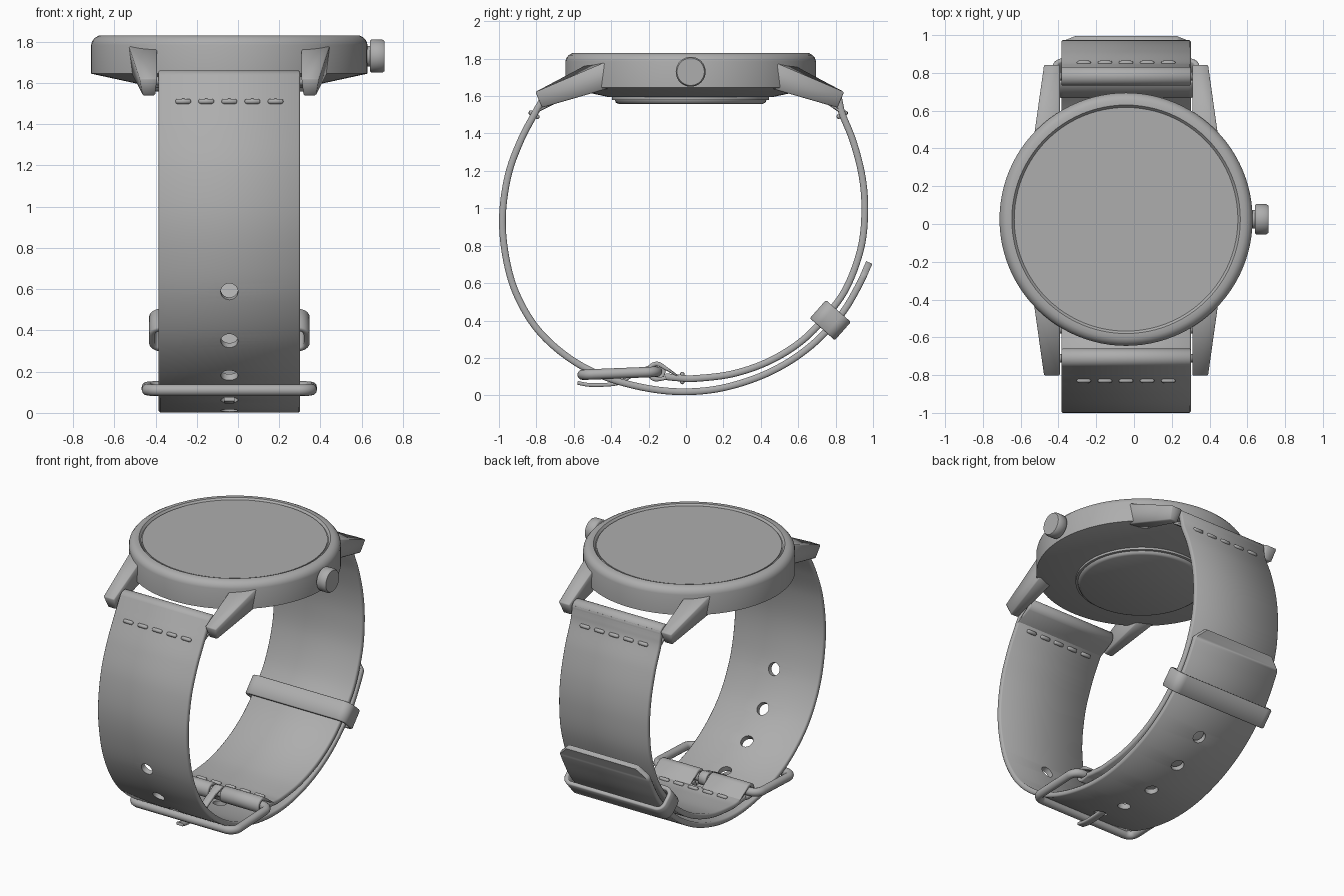
import bpy, bmesh
from math import sin, cos, pi, atan2
from mathutils import Vector as V, Matrix

if "Cube" in bpy.data.objects:
    bpy.data.objects.remove(bpy.data.objects["Cube"])

CX, CY = -0.042, 0.025          # centre of the watch head
HW, T = 0.343, 0.036            # strap half width and thickness

grey = bpy.data.materials.new("dark_grey")
grey.diffuse_color = (.42, .42, .42, 1)
grey.use_nodes = True
grey.node_tree.nodes["Principled BSDF"].inputs["Base Color"].default_value = grey.diffuse_color


def add(name, bm):
    bmesh.ops.recalc_face_normals(bm, faces=bm.faces)
    me = bpy.data.meshes.new(name)
    bm.to_mesh(me)
    bm.free()
    me.materials.append(grey)
    ob = bpy.data.objects.new(name, me)
    bpy.context.collection.objects.link(ob)
    return ob


def spline(pts, n=9):
    """Catmull-Rom curve through 2D points"""
    p = [V(q) for q in pts]
    p = [2 * p[0] - p[1]] + p + [2 * p[-1] - p[-2]]
    out = []
    for a, b, c, d in zip(p, p[1:], p[2:], p[3:]):
        for i in range(n):
            t = i / n
            out.append(0.5 * (2 * b + (c - a) * t + (2 * a - 5 * b + 4 * c - d) * t * t
                              + (3 * b - a - 3 * c + d) * t ** 3))
    return out + [p[-2]]


def normal(p, i, closed=False):
    n = len(p)
    a, b = (p[i - 1], p[(i + 1) % n]) if closed else (p[max(i - 1, 0)], p[min(i + 1, n - 1)])
    d = (b - a).normalized()
    return V((-d.y, d.x))


def ribbon(name, p, x0, x1, t, closed=False, mat=Matrix(), taper=0.0):
    """Soft-edged band of thickness t following a 2D path, spanning x0..x1 sideways"""
    bm = bmesh.new()
    rows = []
    e, h = t * .22, t / 2
    for i, c in enumerate(p):
        n = normal(p, i, closed)
        k = max(0, taper - (p[-1] - c).length) if taper else 0
        a, b = x0 + k, x1 - k
        sec = ((a + e, -h), (b - e, -h), (b, e - h), (b, h - e), (b - e, h), (a + e, h), (a, h - e), (a, e - h))
        rows.append([bm.verts.new(mat @ V((x, *(c + n * o)))) for x, o in sec])
    for a, b in zip(rows, rows[1:] + (rows[:1] if closed else [])):
        for j in range(8):
            bm.faces.new((a[j], a[j - 1], b[j - 1], b[j]))
    if not closed:
        bm.faces.new(rows[0])
        bm.faces.new(rows[-1])
    return add(name, bm)


def lathe(name, prof, mat, n=96):
    bm = bmesh.new()
    rings = [[bm.verts.new(mat @ V((r * cos(2 * pi * i / n), r * sin(2 * pi * i / n), z)))
              for i in range(n)] for r, z in prof]
    for a, b in zip(rings, rings[1:]):
        for i in range(n):
            bm.faces.new((a[i - 1], a[i], b[i], b[i - 1]))
    bm.faces.new(rings[0])
    bm.faces.new(rings[-1])
    return add(name, bm)


def teardrop(c, r, tip):
    c, tip = V(c), V(tip)
    a = atan2(tip.y - c.y, tip.x - c.x)
    p = [c + r * V((cos(a + pi * (.4 + 1.2 * i / 28)), sin(a + pi * (.4 + 1.2 * i / 28)))) for i in range(29)]
    return p + [tip]


def rrect(hx, hy, r, n=8):
    out = []
    for k, (sx, sy) in enumerate(((1, 1), (-1, 1), (-1, -1), (1, -1))):
        for i in range(n + 1):
            a = (k + i / n) * pi / 2
            out.append(V((sx * (hx - r) + r * cos(a), sy * (hy - r) + r * sin(a))))
    return out


def cut(ob, cutter):
    m = ob.modifiers.new("cut", 'BOOLEAN')
    m.object, m.solver = cutter, 'EXACT'
    dg = bpy.context.evaluated_depsgraph_get()
    ob.data = bpy.data.meshes.new_from_object(ob.evaluated_get(dg))
    ob.modifiers.clear()
    bpy.data.objects.remove(cutter)


def x_rod(name, x0, x1, y, z, r):
    lathe(name, [(r, x0), (r, x1)], Matrix.Translation((0, y, z)) @ Matrix.Rotation(pi / 2, 4, 'Y'), 24)


def stitches(name, c, n):
    bm = bmesh.new()
    for s in (1, -1):
        for i in range(5):
            q = V(c) + V(n).normalized() * s * (T / 2 + .002)
            new = bmesh.ops.create_uvsphere(bm, u_segments=12, v_segments=8, radius=.013)['verts']
            for v in new:   # stretch the ball into a capsule
                v.co.x += .025 * ((v.co.x > .001) - (v.co.x < -.001))
            bmesh.ops.translate(bm, verts=new, vec=(CX + (i - 2) * .112, q.x, q.y))
    add(name, bm)


# case, glass and back plate
here = Matrix.Translation((CX, CY, 0))
lathe("case", [(.44, 1.595), (.67, 1.645), (.67, 1.785), (.665, 1.803), (.652, 1.819), (.632, 1.83),
               (.605, 1.83), (.592, 1.815)], here)
lathe("glass", [(.586, 1.80), (.586, 1.822)], here)
lathe("back_plate", [(.385, 1.558), (.40, 1.565), (.405, 1.578), (.42, 1.58), (.42, 1.602)], here)

# crown
side = Matrix.Translation((0, CY, 1.73)) @ Matrix.Rotation(pi / 2, 4, 'Y')
lathe("crown", [(.05, .60), (.05, .64), (.074, .64), (.08, .646), (.08, .70), (.073, .711)], side, 40)

# four lugs
for sx in (-1, 1):
    for sy in (-1, 1):
        bm = bmesh.new()
        sec = [[(.35, .55, 1.77), (.49, .43, 1.79), (.475, .42, 1.645), (.36, .42, 1.645)],
               [(.35, .825, 1.622), (.435, .825, 1.622), (.42, .79, 1.538), (.36, .79, 1.538)]]
        a, b = [[bm.verts.new((CX + sx * x, .02 + sy * y, z)) for x, y, z in s] for s in sec]
        for j in range(4):
            bm.faces.new((a[j], a[j - 1], b[j - 1], b[j]))
        bm.faces.new(a)
        bm.faces.new(b)
        bmesh.ops.bevel(bm, geom=bm.edges[:], offset=.006, segments=1, affect='EDGES')
        add(f"lug_{'left' if sx < 0 else 'right'}_{'front' if sy < 0 else 'back'}", bm)

# long strap with holes and clipped tail
L, R = CX - HW, CX + HW
long_path = spline([(-.737, 1.63), (-.775, 1.565), (-.815, 1.495), (-.885, 1.36), (-.95, 1.18), (-.981, .96),
                    (-.965, .75), (-.91, .55), (-.80, .36), (-.64, .21), (-.45, .105), (-.22, .04), (0, .019),
                    (.22, .045), (.45, .125), (.65, .25), (.82, .42), (.92, .58), (.98, .71)])
long_strap = ribbon("long_strap", long_path, L, R, T, taper=.07)
bm = bmesh.new()
start = next(i for i, p in enumerate(long_path) if p.y < .595)
dist, nxt = 0, 0
for i in range(start, len(long_path)):
    dist += (long_path[i] - long_path[i - 1]).length if i > start else 0
    if dist >= nxt * .254 and nxt < 8:
        n = normal(long_path, i)
        rot = V((0, n.x, n.y)).to_track_quat('Z', 'Y').to_matrix().to_4x4()
        m = Matrix.Translation((CX, *long_path[i])) @ rot
        bmesh.ops.create_cone(bm, cap_ends=True, segments=28, radius1=.042, radius2=.042, depth=.1, matrix=m)
        nxt += 1
cut(long_strap, add("hole_cutter", bm))

# short strap with a slot for the tongue
short_path = spline([(.811, 1.615), (.821, 1.565), (.837, 1.50), (.893, 1.36), (.94, 1.18), (.956, 1.0), (.938, .8),
                     (.87, .6), (.78, .46), (.63, .30), (.45, .185), (.25, .115), (.05, .09), (-.04, .093),
                     (-.11, .10)])
short_strap = ribbon("short_strap", short_path, L, R, T)
bm = bmesh.new()
bmesh.ops.create_cube(bm, size=1, matrix=Matrix.Translation((CX, -.12, .1)) @ Matrix.Diagonal((.08, .12, .15, 1)))
cut(short_strap, add("slot_cutter", bm))

# strap loops around the spring bars and the buckle pin
for nm, y, z, tip in (("front", -.71, 1.61, (-.80, 1.515)), ("back", .783, 1.597, (.826, 1.515))):
    ribbon(nm + "_strap_loop", teardrop((y, z), .036, tip), L, R, .028, True)
    x_rod(nm + "_spring_bar", CX - .38, CX + .38, y, z, .022)
for nm, x0, x1 in (("left", L, CX - .045), ("right", CX + .045, R)):
    ribbon(nm + "_buckle_loop", teardrop((-.157, .127), .041, (-.04, .10)), x0, x1, .024, True)

# stitches
stitches("front_stitches", (-.812, 1.50), (-.85, .53))
stitches("back_stitches", (.835, 1.50), (.87, .45))
stitches("buckle_stitches", (-.02, .092), (0, 1))

# keeper band around both straps
tan, nrm = V((0, .66, .75)), V((0, .75, -.66))
frame = Matrix((tan, (1, 0, 0), nrm)).transposed().to_4x4()
frame.translation = (CX, .772, .402)
ribbon("keeper", rrect(.375, .075, .045), -.065, .065, .028, True, frame)

# buckle frame
cu = bpy.data.curves.new("buckle_frame", 'CURVE')
cu.dimensions, cu.bevel_depth, cu.bevel_resolution = '3D', .028, 4
sp = cu.splines.new('POLY')
pts = rrect(.397, .199, .06)
sp.points.add(len(pts) - 1)
for q, p in zip(sp.points, pts):
    q.co = (CX + p.x, -.354 + p.y, .118 + p.y * .04, 1)
sp.use_cyclic_u = True
cu.materials.append(grey)
bpy.context.collection.objects.link(bpy.data.objects.new("buckle_frame", cu))

# buckle tongue and its eye
ribbon("tongue", spline([(-.16, .165), (-.22, .14), (-.30, .10), (-.36, .066), (-.44, .056), (-.52, .056),
                         (-.58, .067)]), CX - .026, CX + .026, .02)
ribbon("tongue_eye", teardrop((-.157, .127), .038, (-.225, .138)), CX - .03, CX + .03, .018, True)

# shading
bpy.ops.object.select_all(action='DESELECT')
for ob in bpy.context.scene.objects:
    if ob.type == 'MESH':
        ob.select_set(True)
        bpy.context.view_layer.objects.active = ob
bpy.ops.object.shade_smooth_by_angle(angle=.85)
